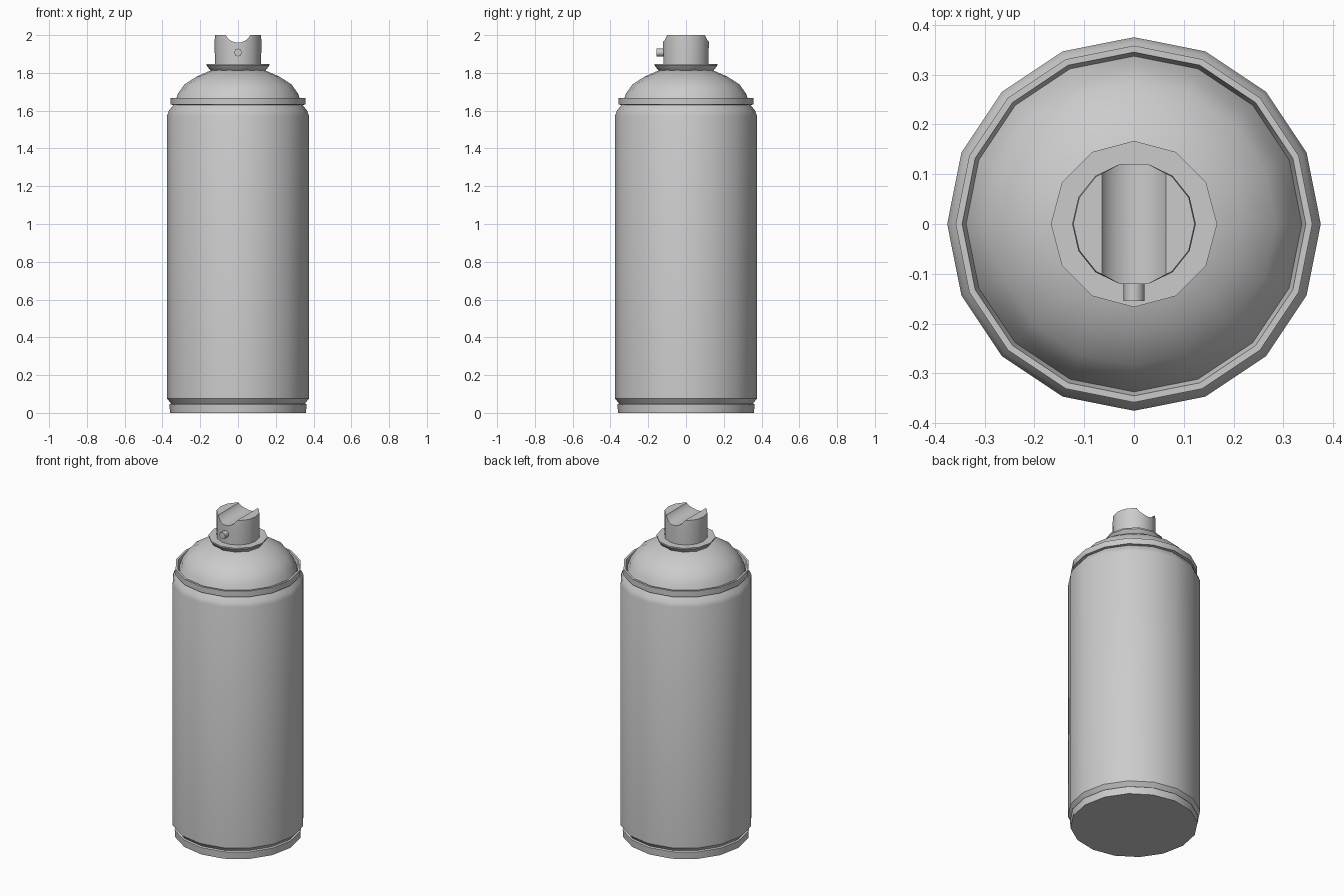
import bpy, bmesh, math

if "Cube" in bpy.data.objects:
    bpy.data.objects.remove(bpy.data.objects["Cube"])


def finish(obj, angle=35):
    bpy.ops.object.select_all(action='DESELECT')
    obj.select_set(True)
    bpy.context.view_layer.objects.active = obj
    bpy.ops.object.shade_smooth_by_angle(angle=math.radians(angle))


def lathe(name, profile, segs):
    """Revolve (radius, z) points about z; both ends are capped."""
    bm = bmesh.new()
    rings = []
    for r, z in profile:
        rings.append([bm.verts.new((r * math.cos(math.tau * i / segs),
                                    r * math.sin(math.tau * i / segs), z))
                      for i in range(segs)])
    for a, b in zip(rings, rings[1:]):
        for i in range(segs):
            j = (i + 1) % segs
            bm.faces.new((a[i], a[j], b[j], b[i]))
    bm.faces.new(rings[0][::-1])
    bm.faces.new(rings[-1])
    mesh = bpy.data.meshes.new(name)
    bm.to_mesh(mesh)
    bm.free()
    obj = bpy.data.objects.new(name, mesh)
    bpy.context.collection.objects.link(obj)
    return obj


# Can body: base rim, groove, straight wall, shoulder
body = lathe("can_body", [(0.36, 0), (0.363, 0.045), (0.355, 0.05), (0.375, 0.075),
                          (0.375, 1.575), (0.366, 1.60), (0.338, 1.635)], 16)
finish(body)

# Rolled rim with a narrow gutter, then the domed top
dome = lathe("rim_and_dome", [(0.335, 1.63), (0.358, 1.632), (0.358, 1.668), (0.345, 1.668),
                              (0.337, 1.638), (0.334, 1.645), (0.318, 1.69), (0.284, 1.738),
                              (0.22, 1.78), (0.14, 1.815)], 16)
finish(dome, 40)

# Valve collar
collar = lathe("valve_collar", [(0.14, 1.81), (0.152, 1.82), (0.167, 1.84),
                                (0.167, 1.848), (0.12, 1.848)], 12)
finish(collar)

# Push button with a finger groove running front to back
button = lathe("spray_button", [(0.122, 1.84), (0.124, 1.96), (0.122, 2.0)], 14)
bpy.ops.mesh.primitive_cylinder_add(vertices=24, radius=0.073, depth=0.6,
                                    location=(0, 0, 2.033), rotation=(math.pi / 2, 0, 0))
cutter = bpy.context.object
cutter.name = "groove_cutter"
cut = button.modifiers.new("groove", 'BOOLEAN')
cut.operation = 'DIFFERENCE'
cut.solver = 'EXACT'
cut.object = cutter
bpy.context.view_layer.objects.active = button
bpy.ops.object.modifier_apply(modifier=cut.name)
bpy.data.objects.remove(cutter, do_unlink=True)
finish(button)

# Small nozzle on the front of the button
bpy.ops.mesh.primitive_cylinder_add(vertices=8, radius=0.021, depth=0.055,
                                    location=(0, -0.1275, 1.908), rotation=(math.pi / 2, 0, 0))
nozzle = bpy.context.object
nozzle.name = "nozzle"
finish(nozzle, 50)
